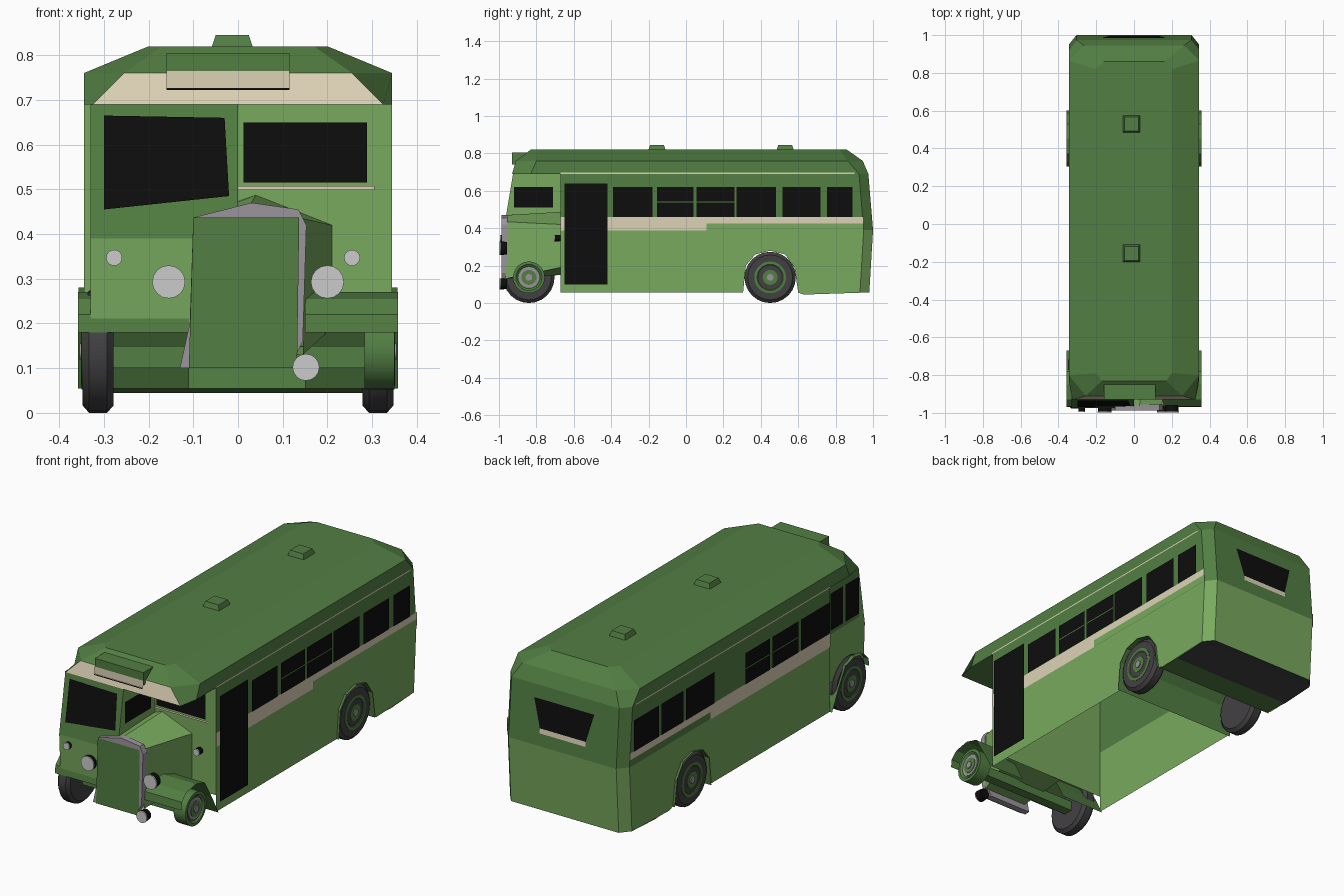
import bpy
import bmesh
from math import cos, sin, pi

default_cube = bpy.data.objects.get("Cube")
if default_cube:
    bpy.data.objects.remove(default_cube, do_unlink=True)


def material(name, red, green, blue):
    mat = bpy.data.materials.new(name)
    mat.use_nodes = True
    colour = (red, green, blue, 1)
    mat.diffuse_color = colour
    shader = next(n for n in mat.node_tree.nodes if n.type == "BSDF_PRINCIPLED")
    shader.inputs["Base Color"].default_value = colour
    shader.inputs["Roughness"].default_value = 0.8
    return mat


DARK = material("dark green", 0.084, 0.21, 0.055)
LIGHT = material("light green", 0.19, 0.4, 0.112)
CREAM = material("cream", 0.72, 0.65, 0.47)
BLACK = material("black glass", 0.004, 0.004, 0.004)
TYRE = material("tyre grey", 0.055, 0.052, 0.055)
SHELL = material("radiator grey", 0.33, 0.3, 0.33)
SILVER = material("lamp silver", 0.6, 0.6, 0.6)


def build(name, verts, faces, *mats, rule=None):
    """Make one object; rule(face) picks the material slot."""
    mesh = bpy.data.meshes.new(name)
    bm = bmesh.new()
    points = [bm.verts.new(v) for v in verts]
    for face in faces:
        bm.faces.new([points[i] for i in face])
    bmesh.ops.recalc_face_normals(bm, faces=bm.faces)
    bm.normal_update()
    if rule:
        for face in bm.faces:
            face.material_index = rule(face)
    bm.to_mesh(mesh)
    bm.free()
    for mat in mats:
        mesh.materials.append(mat)
    obj = bpy.data.objects.new(name, mesh)
    bpy.context.collection.objects.link(obj)
    return obj


def loft(name, rings, *mats, closed=True, caps=(), rule=None):
    """Skin equal-length rings of points, optionally capping some of them."""
    n = len(rings[0])
    verts = [p for ring in rings for p in ring]
    faces = []
    for r in range(len(rings) - 1):
        for i in range(n if closed else n - 1):
            j = (i + 1) % n
            faces.append((r * n + i, r * n + j, (r + 1) * n + j, (r + 1) * n + i))
    for cap in caps:
        start = (cap % len(rings)) * n
        faces.append(range(start, start + n))
    return build(name, verts, faces, *mats, rule=rule)


def prism(name, outline, x0, x1, *mats, closed=True, rule=None):
    """Extrude a (y, z) outline across the width."""
    rings = [[(x, y, z) for y, z in outline] for x in (x0, x1)]
    caps = (0, -1) if closed else ()
    return loft(name, rings, *mats, closed=closed, caps=caps, rule=rule)


def box(name, x0, x1, y0, y1, z0, z1, mat, taper=0.0):
    rings = []
    for z, t in ((z0, 0), (z1, taper)):
        rings.append([(x0 + t, y0 + t, z), (x1 - t, y0 + t, z),
                      (x1 - t, y1 - t, z), (x0 + t, y1 - t, z)])
    return loft(name, rings, mat, caps=(0, -1))


def plates(name, quads, mat):
    """Flat painted or glazed panels lying just off a surface."""
    verts = [p for quad in quads for p in quad]
    faces = [range(i, i + 4) for i in range(0, len(verts), 4)]
    return build(name, verts, faces, mat)


def side_quad(x, y0, y1, z0, z1):
    return [(x, y0, z0), (x, y1, z0), (x, y1, z1), (x, y0, z1)]


def front_quad(y, x0, x1, z0, z1):
    return [(x0, y, z0), (x1, y, z0), (x1, y, z1), (x0, y, z1)]


def lathe(name, profile, centre, axis, mat, sides=24):
    """Spin (radius, depth) points about the x or y axis."""
    rings = []
    for radius, depth in profile:
        ring = []
        for i in range(sides):
            a, b = radius * cos(2 * pi * i / sides), radius * sin(2 * pi * i / sides)
            offset = (depth, a, b) if axis == "x" else (a, depth, b)
            ring.append([c + o for c, o in zip(centre, offset)])
        rings.append(ring)
    obj = loft(name, rings, mat, caps=(0, -1))
    for face in obj.data.polygons:
        face.use_smooth = len(face.vertices) == 4 and sides > 20
    obj.data.set_sharp_from_angle(angle=pi / 6)
    return obj


W, FRONT, BELT, EAVES = 0.345, -0.67, 0.39, 0.69

# Lower body: side panels with an arch, rounded tail and wheel tunnel
arch = [(0.305, 0.055), (0.32, 0.2), (0.37, 0.26), (0.45, 0.28),
        (0.53, 0.26), (0.58, 0.19), (0.6, 0.055)]
side = [(FRONT, 0.055)] + arch + [(0.63, 0.045), (0.93, 0.055), (0.95, BELT), (FRONT, BELT)]
for label, s in (("left", 1), ("right", -1)):
    build(label + "_lower_side", [(s * W, y, z) for y, z in side], [range(len(side))], LIGHT)
prism("rear_wheel_tunnel", arch, -0.357, 0.357, DARK, closed=False)


def tail(z, rear, cx=0.04, cy=0.05, w=W):
    return [(w, rear - cy, z), (w - cx, rear, z), (cx - w, rear, z), (-w, rear - cy, z)]


loft("lower_tail", [tail(0.055, 0.98), tail(BELT, 1.0)], LIGHT, closed=False)
floor = [[(W, 0.6, 0.055), (-W, 0.6, 0.055)], [(W, 0.74, 0.045), (-W, 0.74, 0.045)],
         [(W, 0.93, 0.055), (-W, 0.93, 0.055)], [(W - 0.04, 0.98, 0.055), (0.04 - W, 0.98, 0.055)]]
loft("rear_floor", floor, DARK, TYRE, closed=False,
     rule=lambda f: int(f.calc_center_median().y > 0.7))


# Upper body, open towards the bulkhead
def open_ring(z, rear):
    return [(W, FRONT, z)] + tail(z, rear) + [(-W, FRONT, z)]


loft("upper_body", [open_ring(BELT, 1.0), open_ring(EAVES, 0.975)], DARK, closed=False)


# Roof with a chamfered canopy and a cream brow
def roof_ring(z, w, nose, a, b, rear, cx, cy):
    return ([(a - w, nose, z), (w - a, nose, z), (w, nose + b, z)]
            + tail(z, rear, cx, cy, w) + [(-w, nose + b, z)])


roof_rings = [roof_ring(EAVES, W, -0.93, 0.02, 0.1, 0.975, 0.04, 0.05),
              roof_ring(0.76, W, -0.91, 0.09, 0.11, 0.945, 0.08, 0.08),
              roof_ring(0.82, 0.2, -0.83, 0.03, 0.04, 0.86, 0.04, 0.04)]
loft("roof", roof_rings, DARK, CREAM, caps=(-1,),
     rule=lambda f: int(f.normal.y < -0.9 and f.calc_center_median().z < 0.75))
soffit = roof_rings[0][:3] + [(W, FRONT, EAVES), (-W, FRONT, EAVES), roof_rings[0][-1]]
build("canopy_soffit", soffit, [range(6)], DARK)
for label, y in (("front", -0.155), ("rear", 0.53)):
    box(label + "_roof_vent", -0.06, 0.034, y - 0.047, y + 0.047, 0.815, 0.845, DARK, taper=0.01)
box("destination_box", -0.16, 0.115, -0.93, -0.83, 0.74, 0.805, DARK)
plates("destination_panel", [front_quad(-0.933, -0.16, 0.115, 0.727, 0.765)], CREAM)
plates("destination_slot", [front_quad(-0.935, -0.16, 0.115, 0.722, 0.727)], BLACK)

# Bulkhead behind the engine
plates("bulkhead", [front_quad(FRONT, -W, W, 0.14, EAVES)], LIGHT)
plates("bulkhead_window", [front_quad(FRONT - 0.006, 0.012, 0.288, 0.515, 0.65)], BLACK)
plates("bulkhead_sill", [front_quad(FRONT - 0.006, 0, 0.305, 0.498, 0.508)], CREAM)

# Half-width driver's cab
cab = [(FRONT, 0.19), (-0.965, 0.19), (-0.975, BELT), (-0.925, EAVES), (FRONT, EAVES), (FRONT, BELT)]
prism("cab", cab, -0.33, 0, LIGHT, DARK,
      rule=lambda f: int(f.normal.y < -0.5 and f.calc_center_median().z > BELT))
cab_glass = [(-0.3, 0.455), (-0.02, 0.485), (-0.03, 0.66), (-0.3, 0.665)]
plates("cab_windscreen",
       [[(x, -0.98 + (z - BELT) / 6, z) for x, z in cab_glass]], BLACK)
plates("cab_inner_window", [side_quad(0.004, -0.92, -0.71, 0.51, 0.62)], BLACK)
plates("cab_upper_panel", [side_quad(-0.333, -0.925, FRONT, 0.44, EAVES)], DARK)
plates("cab_side_windows", [side_quad(-0.336, -0.79, -0.69, 0.46, 0.65),
                            side_quad(-0.336, -0.92, -0.81, 0.46, 0.65)], BLACK)

# Side windows, belt bands, rain strips and door
left_panes = [(-0.39, -0.18), (-0.155, 0.04), (0.055, 0.26), (0.27, 0.48), (0.515, 0.72), (0.755, 0.89)]
right_panes = [(-0.66, -0.43), (-0.41, -0.2), (-0.18, 0.02), (0.27, 0.5), (0.52, 0.7), (0.72, 0.92)]
for label, s, panes, split in (("left", 1, left_panes, 0.11), ("right", -1, right_panes, 0.3)):
    x = s * (W + 0.003)
    outer = x + s * 0.003
    plates(label + "_windows", [side_quad(outer, a, b, 0.46, 0.62) for a, b in panes], BLACK)
    plates(label + "_window_bars",
           [side_quad(outer + s * 0.002, a, b, 0.538, 0.543) for a, b in panes[1:3]], DARK)
    plates(label + "_belt_band", [side_quad(x, FRONT, 0.95, 0.425, 0.46),
                                  side_quad(x, FRONT, split, 0.387, 0.425)], CREAM)
    plates(label + "_rain_strip", [side_quad(x, FRONT, 0.9, 0.691, 0.697)], CREAM)
    plates(label + "_belt_fill", [side_quad(x, split, 0.95, BELT, 0.425)],
           LIGHT if s > 0 else DARK)
plates("passenger_door", [side_quad(W + 0.007, -0.65, -0.42, 0.1, 0.64)], BLACK)

# Rear window and its sill
def on_tail(points):
    return [(x, 1.004 - (z - BELT) / 12, z) for x, z in points]


plates("rear_window", [on_tail([(-0.13, 0.48), (0.13, 0.48), (0.17, 0.625), (-0.17, 0.625)])], BLACK)
plates("rear_window_sill", [on_tail([(-0.13, 0.455), (0.13, 0.455), (0.13, 0.48), (-0.13, 0.48)])], CREAM)

# Bonnet, radiator shell and grille
bonnet_front = [(-0.1, 0.13), (-0.1, 0.435), (0.03, 0.47), (0.145, 0.435), (0.145, 0.13)]
bonnet_back = [(-0.1, 0.15), (-0.1, 0.44), (0.04, 0.487), (0.21, 0.42), (0.21, 0.19)]
loft("bonnet", [[(x, y, z) for x, z in outline] for y, outline in
                ((-0.965, bonnet_front), (FRONT, bonnet_back))], LIGHT)
shell = [(-0.13, 0.1), (-0.108, 0.2), (-0.1, 0.437), (0.03, 0.47), (0.135, 0.455), (0.153, 0.42),
         (0.145, 0.16), (0.115, 0.1)]
loft("radiator_shell", [[(x, y, z) for x, z in shell] for y in (-0.987, -0.955)],
     SHELL, caps=(0, -1))
grille = [(-0.11, 0.1), (0.132, 0.1), (0.137, 0.437), (-0.1, 0.437)]
plates("radiator_grille", [[(x, -0.991, z) for x, z in grille]], DARK)

# Front wings and axle
wing = [(-0.97, 0.18), (-0.965, 0.22), (-0.93, 0.255), (-0.85, 0.27), (-0.78, 0.25),
        (-0.72, 0.15), (FRONT, 0.055)]
prism("left_front_wing", wing, 0.15, 0.358, DARK, closed=False)
prism("right_front_wing", wing, -0.358, -0.11, DARK, closed=False)
box("front_axle", -0.29, 0.31, -0.86, -0.81, 0.1, 0.15, DARK)

# Lamps: black housings with silver lenses
lamps = {"right_headlamp": (-0.155, -0.993, 0.293, 0.037), "left_headlamp": (0.2, -0.993, 0.293, 0.037),
         "right_side_lamp": (-0.277, -0.99, 0.347, 0.018), "left_side_lamp": (0.255, -0.7, 0.347, 0.018),
         "fog_lamp": (0.152, -0.993, 0.102, 0.03)}
for name, (x, y, z, r) in lamps.items():
    lathe(name + "_housing", [(r, 0), (r * 0.9, 0.035)], (x, y, z), "y", BLACK, sides=16)
    lathe(name + "_lens", [(r, -0.005), (r, 0)], (x, y, z), "y", SILVER, sides=16)

# Wheels; the left front one is a bare hub
tyre = [(0.085, -0.035), (0.12, -0.035), (0.137, -0.02), (0.137, 0.02), (0.12, 0.035), (0.085, 0.035)]
wheels = {"left_rear": (1, 0.45, True), "right_rear": (-1, 0.45, True),
          "right_front": (-1, -0.84, True), "left_front": (1, -0.84, False)}
for name, (s, y, has_tyre) in wheels.items():
    centre = (s * 0.313, y, 0.137)
    if has_tyre:
        lathe(name + "_tyre", tyre, centre, "x", TYRE)
    rim = [(0.085, -0.03), (0.085, 0.037), (0.07, 0.038), (0.06, 0.03)]
    lathe(name + "_rim", [(r, s * d) for r, d in rim], centre, "x", DARK)
    for part, r, d, mat in (("ring", 0.055, 0.034, LIGHT if has_tyre else SHELL),
                            ("hub", 0.04, 0.037, DARK), ("cap", 0.018, 0.042, SHELL)):
        lathe(name + "_" + part, [(r, 0), (r, s * d)], centre, "x", mat)
